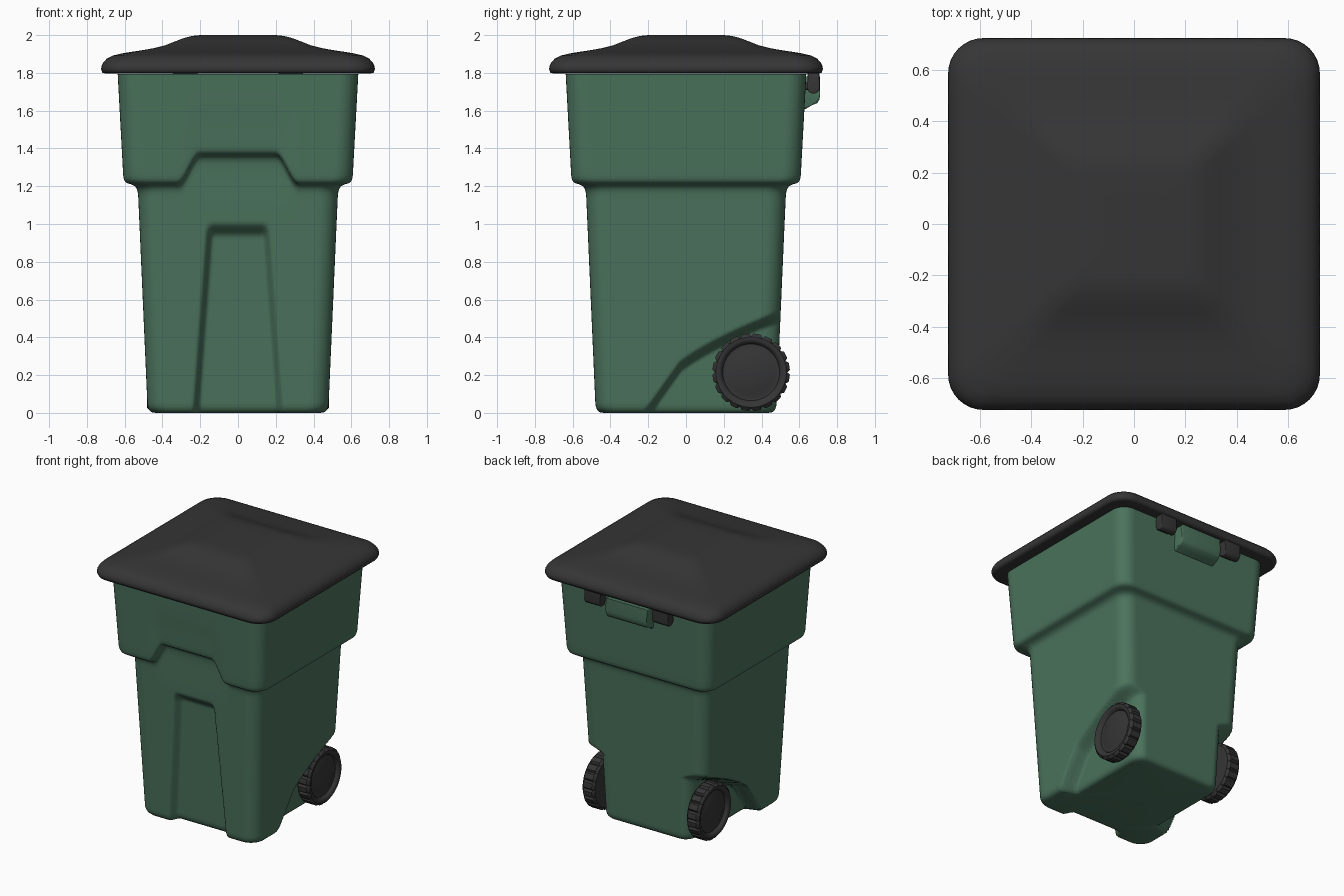
import bpy, bmesh, math
from mathutils import Vector

cube = bpy.data.objects.get("Cube")
if cube:
    bpy.data.objects.remove(cube, do_unlink=True)


def material(name, color):
    m = bpy.data.materials.new(name)
    m.use_nodes = True
    m.diffuse_color = color
    bsdf = m.node_tree.nodes["Principled BSDF"]
    bsdf.inputs["Base Color"].default_value = color
    bsdf.inputs["Roughness"].default_value = 0.6
    return m


GREEN = material("bin green", (0.07, 0.17, 0.108, 1))
DARK = material("dark grey plastic", (0.036, 0.036, 0.036, 1))


def smooth(a, b, v):
    t = min(1, max(0, (v - a) / (b - a)))
    return t * t * (3 - 2 * t)


def finish(bm, name, mat, angle):
    bmesh.ops.recalc_face_normals(bm, faces=bm.faces)
    mesh = bpy.data.meshes.new(name)
    bm.to_mesh(mesh)
    bm.free()
    mesh.materials.append(mat)
    obj = bpy.data.objects.new(name, mesh)
    bpy.context.collection.objects.link(obj)
    bpy.ops.object.select_all(action='DESELECT')
    obj.select_set(True)
    bpy.context.view_layer.objects.active = obj
    bpy.ops.object.shade_smooth_by_angle(angle=math.radians(angle))
    return obj


def loft(rings):
    """Skin a stack of closed rings and cap both ends."""
    bm = bmesh.new()
    rows = [[bm.verts.new(p) for p in ring] for ring in rings]
    n = len(rows[0])
    for a, b in zip(rows, rows[1:]):
        for i in range(n):
            j = (i + 1) % n
            bm.faces.new((a[i], a[j], b[j], b[i]))
    bm.faces.new(rows[0][::-1])
    bm.faces.new(rows[-1])
    return bm


def rounded_square(hw, r, z, side, corner):
    """Ring of points: straight sides joined by corner arcs."""
    pts, c = [], hw - r
    for k in range(4):
        part = [(-c + 2 * c * i / side, -hw) for i in range(side)]
        for i in range(corner):
            a = math.pi / 2 * (i / corner - 1)
            part.append((c + r * math.cos(a), -c + r * math.sin(a)))
        for x, y in part:
            for _ in range(k):
                x, y = -y, x
            pts.append(Vector((x, y, z)))
    return pts


# Body: tapered shell with a stepped collar
LOW, HIGH = (0.48, 0.05), (0.528, 1.14)
COLLAR, RIM = (0.608, 1.26), (0.637, 1.795)


def span(a, b, n):
    return [(a[0] + (b[0] - a[0]) * i / n, a[1] + (b[1] - a[1]) * i / n)
            for i in range(n + 1)]


profile = [(0.435, 0), (0.458, 0.004), (0.471, 0.017), (0.477, 0.032)]
profile += span(LOW, HIGH, 72)
profile += [(0.53, 1.165), (0.535, 1.185), (0.546, 1.2), (0.565, 1.21),
            (0.586, 1.216), (0.599, 1.225), (0.605, 1.24)]
profile += span(COLLAR, RIM, 10)


def shape_body(p, hw):
    x, y, z = p
    # Raised middle of the collar on the front
    if y < 0 and abs(x) < 0.45:
        lift = 1 - smooth(0.2, 0.32, abs(x))
        z += 0.155 * lift * smooth(1.02, 1.17, z) * (1 - smooth(1.25, 1.75, z))
    # Tapered recess in the front, open at the bottom
    if y < -0.4:
        half = 0.245 - 0.075 * z
        inside = 1 - smooth(half - 0.045, half, abs(x))
        y += 0.065 * inside * (1 - smooth(0.93, 1.01, z))
    # Wheel wells, narrowing the lower back
    if y > -0.22:
        edge = 0.03 + 0.61 * max(0, y + 0.2) ** 0.53
        edge = min(edge, 0.03 + 1.4 * (y + 0.2))
        well = smooth(-0.005, 0.05, edge - z)
        x *= 1 - well * (1 - 0.37 / 0.485)
    return Vector((x, y, z))


rings = [[shape_body(p, hw) for p in rounded_square(hw, 0.1, z, 72, 8)]
         for hw, z in profile]
finish(loft(rings), "bin_body", GREEN, 75)

# Lid: domed square with a rolled rim and a flat crown
lid_profile = [(0.7, 1.797), (0.718, 1.8), (0.725, 1.82), (0.722, 1.838),
               (0.712, 1.857), (0.695, 1.875), (0.665, 1.891), (0.62, 1.902),
               (0.56, 1.912), (0.5, 1.921), (0.44, 1.932), (0.385, 1.946),
               (0.335, 1.966), (0.285, 1.985), (0.24, 1.996), (0.2, 2.0),
               (0.12, 2.0)]
finish(loft([rounded_square(hw, 0.19 * hw, z, 12, 8) for hw, z in lid_profile]),
       "lid", DARK, 75)


# Wheels: lathed, with knobs around the tread
def wheel(name, sign):
    outline = [(0.02, 0.466), (0.115, 0.464), (0.135, 0.455), (0.15, 0.457),
               (0.158, 0.474), (0.17, 0.482), (0.186, 0.482), (0.205, 0.466),
               (0.205, 0.395), (0.186, 0.38), (0.02, 0.38)]
    segs, wheel_rings = 100, []
    for r, x in outline:
        ring = []
        for i in range(segs):
            rr = r - 0.014 if r > 0.2 and i % 5 == 0 else r
            a = 2 * math.pi * i / segs
            ring.append(Vector((sign * x, 0.345 + rr * math.cos(a),
                                0.215 + rr * math.sin(a))))
        wheel_rings.append(ring)
    finish(loft(wheel_rings), name, DARK, 35)


wheel("left_wheel", 1)
wheel("right_wheel", -1)


# Back fittings: side profiles stretched across x, with rounded edges
def extrusion(name, outline, x0, x1, mat, bevel):
    bm = loft([[Vector((x, y, z)) for y, z in outline] for x in (x0, x1)])
    ends = [e for e in bm.edges if abs(e.verts[0].co.x - e.verts[1].co.x) < 1e-5]
    bmesh.ops.bevel(bm, geom=ends, offset=bevel, segments=3, profile=0.5,
                    affect='EDGES')
    finish(bm, name, mat, 40)


grip = [(0.58, 1.6), (0.635, 1.61), (0.665, 1.628), (0.695, 1.64),
        (0.707, 1.66), (0.71, 1.69), (0.71, 1.78), (0.58, 1.78)]
extrusion("grip", grip, -0.17, 0.17, GREEN, 0.012)

knuckle = [(0.675 + 0.033 * math.cos(a), 1.723 + 0.033 * math.sin(a))
           for a in (-math.pi * i / 10 for i in range(11))]
knuckle += [(0.642, 1.81), (0.708, 1.81)]
for name, x in (("left_hinge", 0.28), ("right_hinge", -0.28)):
    extrusion(name, knuckle, x - 0.065, x + 0.065, DARK, 0.006)
    # Hinge pin reaching back to the body
    extrusion(name + "_pin", [(0.6, 1.71), (0.68, 1.71), (0.68, 1.75), (0.6, 1.75)],
              x - 0.05, x + 0.05, DARK, 0.006)
